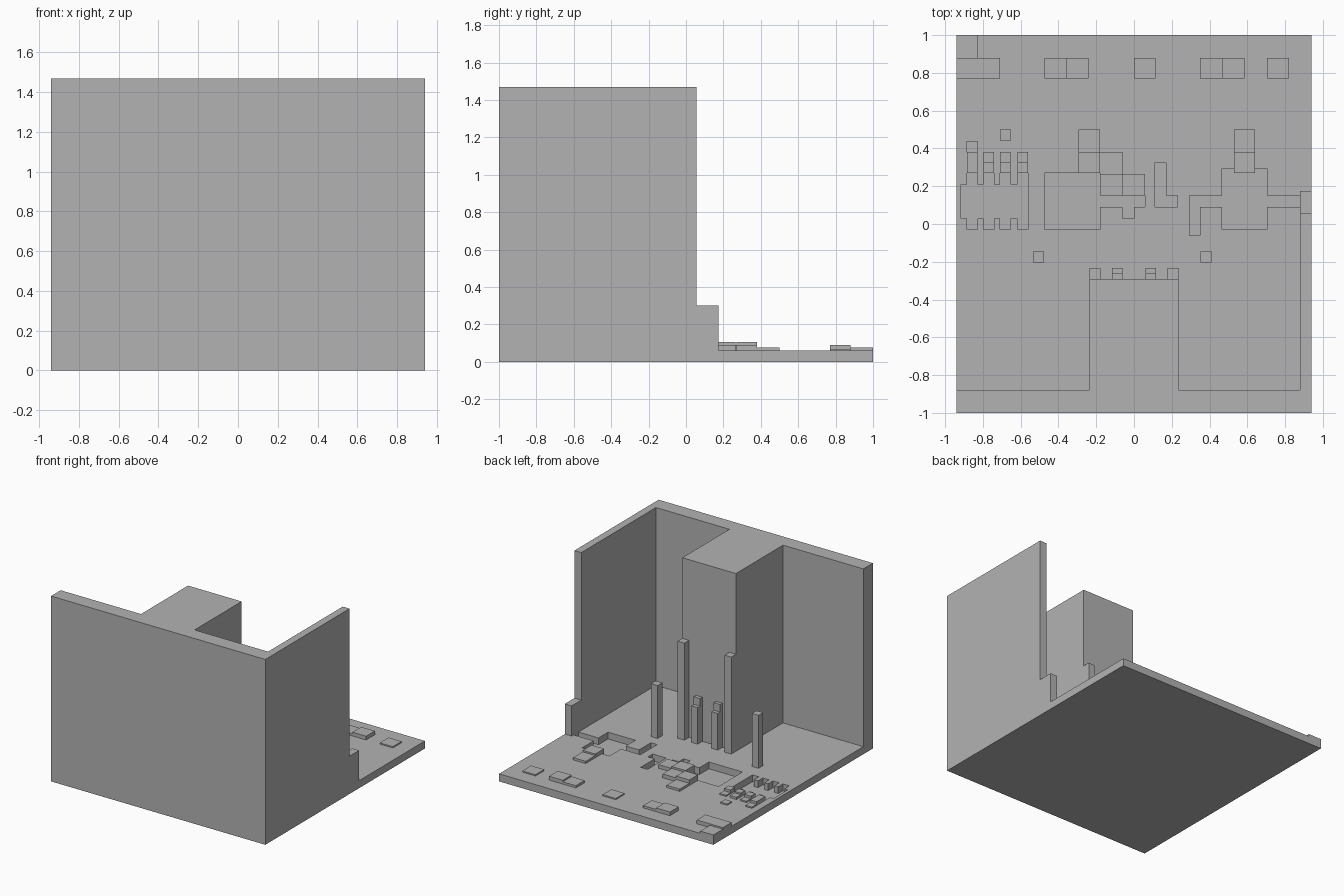
import bpy
import bmesh

cube = bpy.data.objects.get("Cube")
if cube:
    bpy.data.objects.remove(cube, do_unlink=True)

grey = bpy.data.materials.new("plain grey")
grey.use_nodes = True
GREY = (0.45, 0.45, 0.45, 1)
grey.diffuse_color = GREY
grey.node_tree.nodes["Principled BSDF"].inputs["Base Color"].default_value = GREY

FLOOR = 0.06      # top of the floor slab
PIT = 0.006       # bottom of the recesses
TOP = 1.47        # top of the walls
BLOCK, STEP, LOW, TILE = 0.105, 0.09, 0.078, 0.07


def boxes(name, rects, z0, z1=None):
    """One object made of boxes; each rect is x0, x1, y0, y1 and maybe its own top."""
    bm = bmesh.new()
    for x0, x1, y0, y1, *top in rects:
        z = top[0] if top else z1
        vs = bmesh.ops.create_cube(bm, size=1)["verts"]
        bmesh.ops.scale(bm, vec=(x1 - x0, y1 - y0, z - z0), verts=vs)
        bmesh.ops.translate(bm, vec=((x0 + x1) / 2, (y0 + y1) / 2, (z0 + z) / 2), verts=vs)
    mesh = bpy.data.meshes.new(name)
    bm.to_mesh(mesh)
    bm.free()
    mesh.materials.append(grey)
    obj = bpy.data.objects.new(name, mesh)
    bpy.context.collection.objects.link(obj)
    return obj


def square(x, y, s=0.058):
    return (x - s / 2, x + s / 2, y - s / 2, y + s / 2)


# Floor slab with sunken shapes
floor = boxes("floor_slab", [(-0.94, 0.94, -1, 1)], 0, FLOOR)
TEETH = (-0.857, -0.769, -0.681, -0.59)
pits = {
    "comb_pit": [(-0.915, -0.562, 0.03, 0.21)]
                + [(x - 0.028, x + 0.028, -0.03, 0.27) for x in TEETH],
    "left_arm_pit": [(-0.475, -0.18, -0.03, 0.27), (-0.2, 0.057, 0.09, 0.15),
                     (-0.06, 0, 0.03, 0.12)],
    "hook_pit": [(0.11, 0.17, 0.09, 0.325), (0.14, 0.23, 0.09, 0.15)],
    "right_arm_pit": [(0.465, 0.705, -0.03, 0.295), (0.295, 0.88, 0.09, 0.15),
                      (0.295, 0.35, -0.06, 0.12)],
}
for name, rects in pits.items():
    cutter = boxes(name, rects, PIT, FLOOR + 0.1)
    cutter.hide_render = True
    mod = floor.modifiers.new(name, "BOOLEAN")
    mod.operation = "DIFFERENCE"
    mod.solver = "EXACT"
    mod.use_self = True
    mod.object = cutter
    bpy.context.view_layer.objects.active = floor
    bpy.ops.object.modifier_apply(modifier=name)
    bpy.data.objects.remove(cutter, do_unlink=True)

# Walls and chimney-like column
boxes("front_wall", [(-0.94, 0.94, -1, -0.88)], 0, TOP)
boxes("side_wall", [(0.88, 0.94, -0.88, 0.055)], 0, TOP)
boxes("side_wall_stub", [(0.88, 0.94, 0.055, 0.175)], 0, 0.3)
boxes("column", [(-0.235, 0.235, -0.88, -0.29)], 0.05, TOP)

# Posts, paired about the centre
for side, s in (("right", -1), ("left", 1)):
    boxes(side + "_tall_post", [square(s * 0.206, -0.261)], 0.05, 0.83)
    x = s * 0.088
    boxes(side + "_short_post", [(x - 0.028, x + 0.028, -0.262, -0.232, 0.35),
                                 (x - 0.028, x + 0.028, -0.29, -0.262, 0.41)], 0.05)
boxes("right_free_post", [square(-0.505, -0.175)], 0.05, 0.48)
boxes("left_free_post", [square(0.38, -0.175)], 0.05, 0.48)

# Raised blocks behind the recesses
boxes("comb_blocks", [(x - 0.028, x + 0.028, 0.27, 0.325, STEP) for x in TEETH]
      + [(x - 0.028, x + 0.028, 0.325, 0.38, h)
         for x, h in zip(TEETH, (STEP, TILE, LOW, TILE))]
      + [square(TEETH[0], 0.41) + (TILE,), square(TEETH[2], 0.47) + (TILE,)], 0.05)
boxes("right_stacked_blocks", [(-0.295, -0.18, 0.38, 0.5, LOW),
                               (-0.295, -0.18, 0.27, 0.38, BLOCK),
                               (-0.18, -0.06, 0.265, 0.38, STEP),
                               (-0.18, -0.06, 0.15, 0.265, BLOCK),
                               (-0.06, 0.057, 0.15, 0.265, STEP)], 0.05)
boxes("left_stacked_blocks", [(0.53, 0.64, 0.27, 0.38, STEP),
                              (0.53, 0.64, 0.38, 0.5, LOW)], 0.05)

# Row of tiles along the back
row = [(-0.94, -0.71, STEP), (-0.475, -0.355, STEP), (-0.355, -0.24, LOW), (0, 0.115, TILE),
       (0.35, 0.465, LOW), (0.465, 0.585, STEP), (0.705, 0.82, TILE)]
boxes("back_tiles", [(x0, x1, 0.77, 0.88, h) for x0, x1, h in row], 0.05)
boxes("corner_tile", [(-0.94, -0.825, 0.88, 1)], 0.05, LOW)
